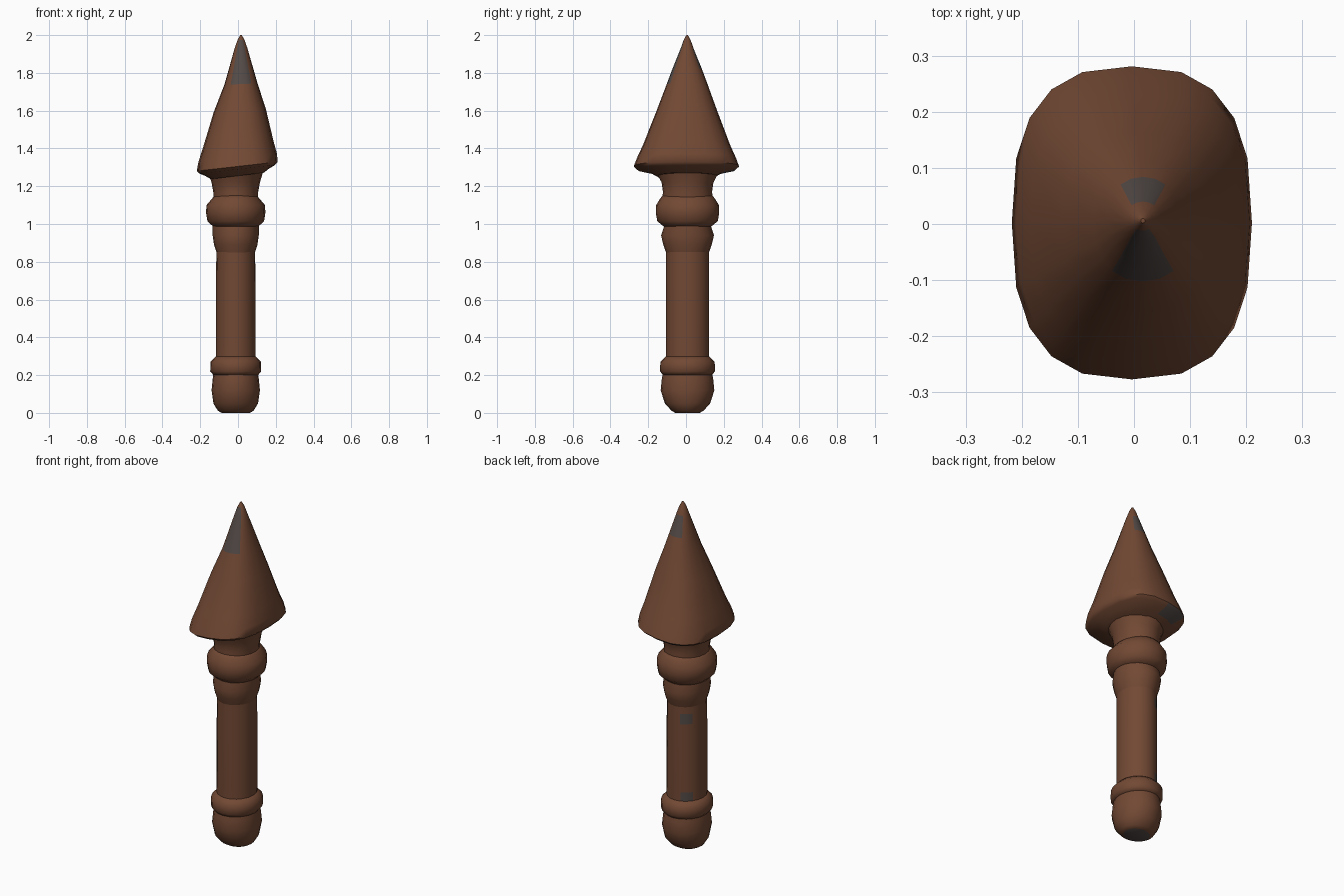
import bpy, bmesh, math

cube = bpy.data.objects.get("Cube")
if cube:
    bpy.data.objects.remove(cube)


def make_material(name, colour):
    mat = bpy.data.materials.new(name)
    mat.use_nodes = True
    mat.diffuse_color = (*colour, 1)
    mat.node_tree.nodes["Principled BSDF"].inputs["Base Color"].default_value = (*colour, 1)
    return mat


BROWN = make_material("rust brown", (0.168, 0.066, 0.034))
GREY = make_material("worn grey", (0.085, 0.068, 0.062))
SEGMENTS = 20
HANDLE_CENTRE = (-0.012, 0.008)


def handle_centre(z):
    return HANDLE_CENTRE


def head_centre(z):
    # The head leans slightly toward its tip
    t = min(1, max(0, (z - 1.3) / 0.45))
    return (-0.004 + 0.02 * t, 0.002 + 0.004 * t)


def loft(name, rings, centre=handle_centre, power=2.0, tilt=0.0, is_grey=None):
    """Stack oval rings (z, x radius, y radius) into a closed part."""
    bm = bmesh.new()
    loops = []
    low, high = rings[0][0], rings[-1][0]
    for z, rx, ry in rings:
        cx, cy = centre(z)
        fade = (high - z) / (high - low)
        p = 2 / (2 + (power - 2) * fade)
        loop = []
        for i in range(SEGMENTS):
            a = math.tau * i / SEGMENTS
            c, s = math.cos(a), math.sin(a)
            x = cx + rx * math.copysign(abs(c) ** p, c)
            y = cy + ry * math.copysign(abs(s) ** p, s)
            loop.append(bm.verts.new((x, y, z + tilt * fade * x)))
        loops.append(loop)
    for a, b in zip(loops, loops[1:]):
        for i in range(SEGMENTS):
            j = (i + 1) % SEGMENTS
            bm.faces.new((a[i], a[j], b[j], b[i]))
    bm.faces.new(loops[0][::-1])
    bm.faces.new(loops[-1])
    bm.normal_update()
    # Worn patches
    for f in bm.faces:
        m = f.calc_center_median()
        cx, cy = centre(m.z)
        bearing = math.degrees(math.atan2(m.y - cy, m.x - cx))
        if is_grey and is_grey(m.z, bearing, f.normal):
            f.material_index = 1
    mesh = bpy.data.meshes.new(name)
    bm.to_mesh(mesh)
    bm.free()
    mesh.materials.append(BROWN)
    mesh.materials.append(GREY)
    obj = bpy.data.objects.new(name, mesh)
    bpy.context.collection.objects.link(obj)
    bpy.ops.object.select_all(action="DESELECT")
    obj.select_set(True)
    bpy.context.view_layer.objects.active = obj
    bpy.ops.object.shade_smooth_by_angle(angle=math.radians(55))
    return obj


def pommel_wear(z, bearing, normal):
    return normal.z < -0.9


def grip_wear(z, bearing, normal):
    return 105 < bearing < 145 and (0.29 < z < 0.34 or 0.76 < z < 0.8)


def head_wear(z, bearing, normal):
    front = abs(bearing + 90) < 36 and 1.74 < z < 1.975
    back = abs(bearing - 90) < 32 and 1.81 < z < 1.94
    under = 88 < bearing < 125 and normal.z < -0.6 and z > 1.27
    return front or back or under


# Rounded pommel
loft("pommel", [
    (0.0, 0.075, 0.065), (0.012, 0.095, 0.085), (0.05, 0.118, 0.12),
    (0.12, 0.128, 0.142), (0.18, 0.122, 0.136), (0.22, 0.116, 0.128),
], is_grey=pommel_wear)

# Band above the pommel
loft("pommel_band", [
    (0.2, 0.118, 0.13), (0.22, 0.135, 0.145), (0.27, 0.134, 0.144),
    (0.3, 0.105, 0.114),
])

# Straight grip
loft("grip", [
    (0.27, 0.106, 0.115), (0.35, 0.105, 0.114), (0.75, 0.104, 0.115),
    (0.81, 0.103, 0.114), (0.9, 0.102, 0.114),
], is_grey=grip_wear)

# Small ring and large collar
loft("grip_ring", [
    (0.85, 0.102, 0.114), (0.89, 0.115, 0.128), (0.94, 0.122, 0.14),
    (0.985, 0.122, 0.125), (1.02, 0.122, 0.125),
])
loft("collar", [
    (0.985, 0.118, 0.124), (1.015, 0.15, 0.16), (1.06, 0.157, 0.168),
    (1.1, 0.155, 0.166), (1.135, 0.125, 0.145), (1.15, 0.113, 0.132),
])

# Neck flaring into the head
loft("neck", [
    (1.12, 0.117, 0.135), (1.17, 0.119, 0.13), (1.22, 0.128, 0.137),
    (1.26, 0.14, 0.158), (1.29, 0.15, 0.17),
])

# Pointed head
loft("spear_head", [
    (1.255, 0.14, 0.155), (1.275, 0.17, 0.19), (1.29, 0.2, 0.262),
    (1.305, 0.214, 0.279), (1.35, 0.208, 0.262), (1.42, 0.187, 0.23),
    (1.6, 0.138, 0.16), (1.74, 0.088, 0.108), (1.82, 0.065, 0.078),
    (1.93, 0.034, 0.034), (1.975, 0.018, 0.018), (2.0, 0.004, 0.004),
], centre=head_centre, power=2.7, tilt=0.12, is_grey=head_wear)
